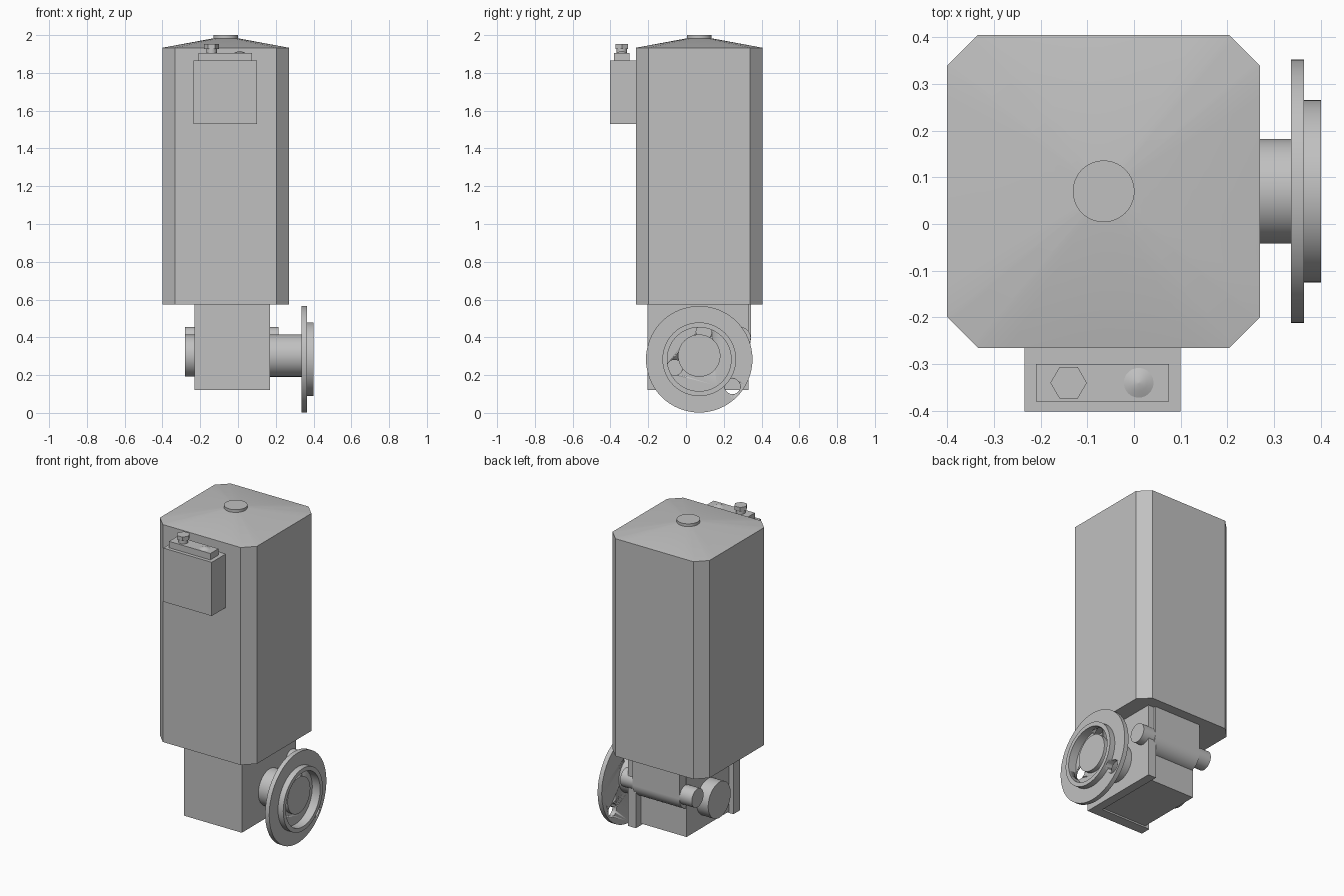
import bpy, bmesh
from math import pi, sin, cos
from mathutils import Matrix

cube = bpy.data.objects.get("Cube")
if cube:
    bpy.data.objects.remove(cube)

grey = bpy.data.materials.new("plain_grey")
grey.use_nodes = True
colour = (0.53, 0.53, 0.53, 1)
grey.diffuse_color = colour
grey.node_tree.nodes["Principled BSDF"].inputs["Base Color"].default_value = colour


def finish(name, bm, smooth=False):
    bmesh.ops.recalc_face_normals(bm, faces=bm.faces)
    mesh = bpy.data.meshes.new(name)
    bm.to_mesh(mesh)
    bm.free()
    ob = bpy.data.objects.new(name, mesh)
    bpy.context.collection.objects.link(ob)
    mesh.materials.append(grey)
    if smooth:
        bpy.ops.object.select_all(action='DESELECT')
        ob.select_set(True)
        bpy.context.view_layer.objects.active = ob
        bpy.ops.object.shade_smooth_by_angle(angle=pi / 6)
    return ob


def box(name, xs, ys, zs):
    bm = bmesh.new()
    bmesh.ops.create_cube(bm, size=1)
    for v in bm.verts:
        v.co = [lo + (c + 0.5) * (hi - lo) for c, (lo, hi) in zip(v.co, (xs, ys, zs))]
    return finish(name, bm)


def lathe(name, profile, centre, axis='Z', sides=64):
    """Spin (radius, offset) pairs about a line; both ends are closed."""
    bm = bmesh.new()
    rings = [[bm.verts.new((r * cos(2 * pi * i / sides), r * sin(2 * pi * i / sides), h))
              for i in range(sides)] for r, h in profile]
    for a, b in zip(rings, rings[1:]):
        for i in range(sides):
            j = (i + 1) % sides
            bm.faces.new((a[i], a[j], b[j], b[i]))
    bm.faces.new(rings[0][::-1])
    bm.faces.new(rings[-1])
    turn = Matrix.Rotation(pi / 2, 4, 'Y') if axis == 'X' else Matrix()
    bm.transform(Matrix.Translation(centre) @ turn)
    return finish(name, bm, sides > 8)


def x_cylinder(name, r, x0, x1, y, z):
    return lathe(name, [(r, x0), (r, x1)], (0, y, z), 'X')


# Main housing: chamfered square column
CX, CY, HALF, CUT = -0.065, 0.07, 0.335, 0.066
IN = HALF - CUT
outline = [(HALF, -IN), (HALF, IN), (IN, HALF), (-IN, HALF),
           (-HALF, IN), (-HALF, -IN), (-IN, -HALF), (IN, -HALF)]
bm = bmesh.new()
base = bm.faces.new([bm.verts.new((CX + x, CY + y, 0.575)) for x, y in outline])
top = bmesh.ops.extrude_face_region(bm, geom=[base])['geom']
for v in top:
    if isinstance(v, bmesh.types.BMVert):
        v.co.z = 1.933
finish("housing", bm)

# Roof: blends the column outline into the round cap
bm = bmesh.new()
steps = 8
low, high = [], []
for i, (x, y) in enumerate(outline):
    nx, ny = outline[(i + 1) % 8]
    for s in range(steps):
        px, py = x + (nx - x) * s / steps, y + (ny - y) * s / steps
        d = (px * px + py * py) ** 0.5
        low.append(bm.verts.new((CX + px, CY + py, 1.933)))
        high.append(bm.verts.new((CX + px / d * 0.066, CY + py / d * 0.066, 1.983)))
for i in range(len(low)):
    j = (i + 1) % len(low)
    bm.faces.new((low[i], low[j], high[j], high[i]))
bm.faces.new(high)
finish("roof", bm, True)
lathe("roof_cap", [(0.066, 1.975), (0.066, 2.0)], (CX, CY, 0))

# Control box with its lid, hex bolt and dome
box("control_box", (-0.235, 0.1), (-0.402, -0.265), (1.53, 1.865))
box("control_lid", (-0.21, 0.075), (-0.38, -0.3), (1.865, 1.905))
lathe("bolt_neck", [(0.028, 1.9), (0.028, 1.93)], (-0.14, -0.34, 0))
lathe("bolt_head", [(0.039, 1.927), (0.039, 1.952)], (-0.14, -0.34, 0), sides=6)
lathe("lid_dome", [(0.034, 1.904), (0.018, 1.911), (0.002, 1.916)], (0.01, -0.34, 0))

# Gearbox: core, side and front plates, rounded worm casing
box("gearbox_core", (-0.2, 0.15), (-0.17, 0.28), (0.13, 0.58))
box("gearbox_front_plate", (-0.23, 0.17), (-0.205, -0.14), (0.12, 0.578))
box("gearbox_side_plate", (0.115, 0.17), (-0.205, 0.33), (0.12, 0.578))
box("worm_casing_top", (-0.195, 0.13), (0.2, 0.343), (0.39, 0.578))
x_cylinder("worm_casing_round", 0.088, -0.195, 0.13, 0.255, 0.39)
x_cylinder("worm_shaft", 0.058, -0.28, 0.215, 0.285, 0.397)

# Output: rear boss, shaft and flange with a recessed hub
x_cylinder("rear_boss", 0.111, -0.28, -0.15, CY, 0.303)
x_cylinder("output_shaft", 0.112, 0.1, 0.372, CY, 0.303)
FZ = 0.284
flange = lathe("output_flange", [(0.282, 0.336), (0.282, 0.364), (0.195, 0.364), (0.195, 0.4),
                                 (0.169, 0.4), (0.169, 0.346)], (0, CY, FZ), 'X')

# Three holes through the flange
for k, (y, z) in enumerate([(0.095, 0.43), (-0.06, 0.24), (0.246, 0.14)]):
    cutter = x_cylinder(f"hole_cutter_{k}", 0.041, 0.3, 0.363 if k < 2 else 0.385, y, z)
    cutter.hide_render = True
    cutter.hide_viewport = True
    cutter.display_type = 'WIRE'
    mod = flange.modifiers.new("hole", 'BOOLEAN')
    mod.operation = 'DIFFERENCE'
    mod.solver = 'EXACT'
    mod.object = cutter
